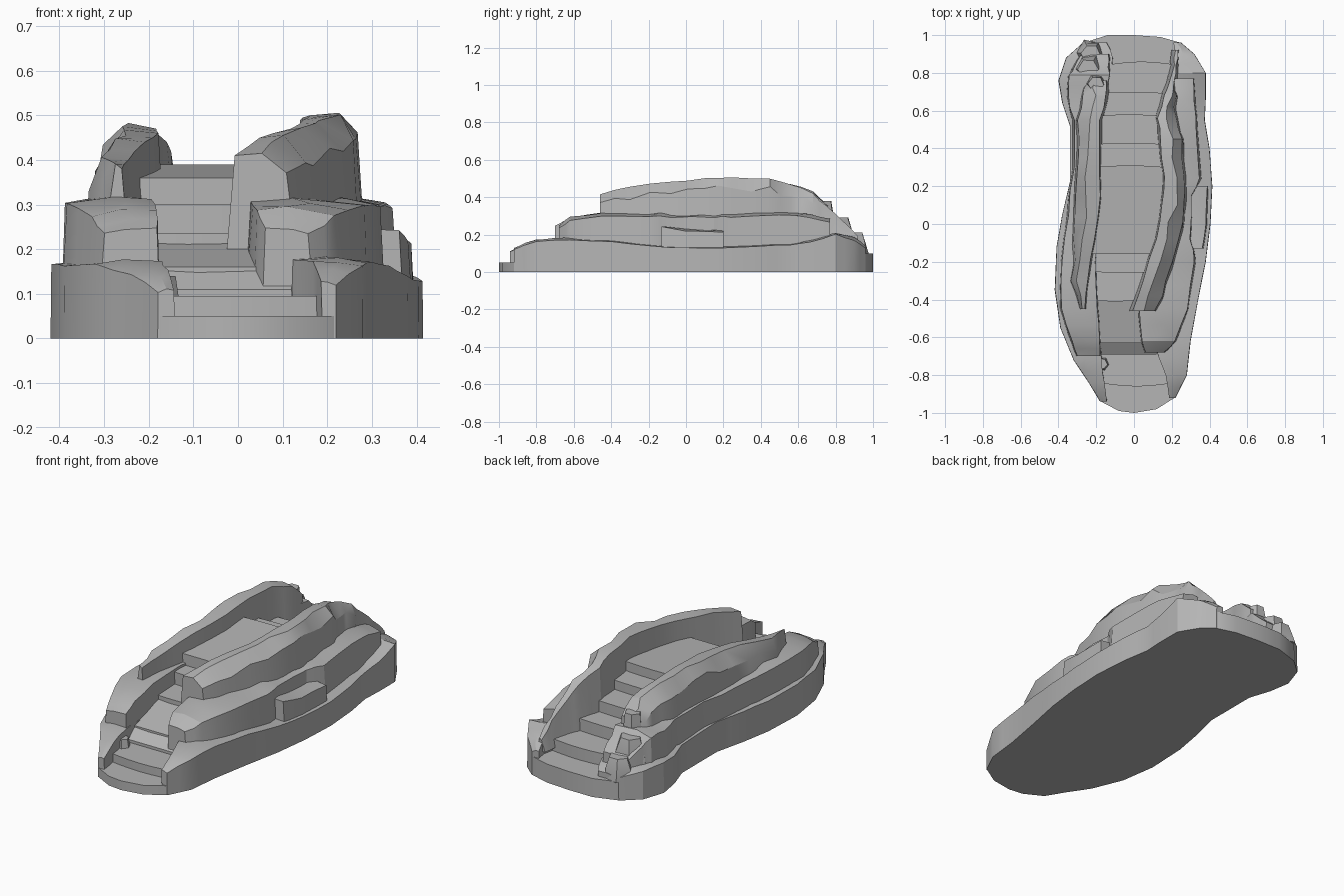
import bpy
import bmesh
import math
import random

random.seed(4)
CM = 0.01  # all layout numbers below are hundredths of a unit

old = bpy.data.objects.get("Cube")
if old:
    bpy.data.objects.remove(old, do_unlink=True)

stone = bpy.data.materials.new("grey stone")
stone.use_nodes = True
STONE_COLOUR = (0.46, 0.46, 0.46, 1)
stone.diffuse_color = STONE_COLOUR
stone.node_tree.nodes["Principled BSDF"].inputs["Base Color"].default_value = STONE_COLOUR


def finish(name, bm):
    """Turn a bmesh into a named stone object with sharp edges kept."""
    bmesh.ops.recalc_face_normals(bm, faces=bm.faces)
    mesh = bpy.data.meshes.new(name)
    bm.to_mesh(mesh)
    bm.free()
    mesh.materials.append(stone)
    obj = bpy.data.objects.new(name, mesh)
    bpy.context.collection.objects.link(obj)
    bpy.ops.object.select_all(action="DESELECT")
    obj.select_set(True)
    bpy.context.view_layer.objects.active = obj
    bpy.ops.object.shade_smooth_by_angle(angle=math.radians(25))


def loft(name, sections):
    """Skin closed cross-sections and cap both ends."""
    bm = bmesh.new()
    rings = [[bm.verts.new(p) for p in section] for section in sections]
    for a, b in zip(rings, rings[1:]):
        for i in range(len(a)):
            j = (i + 1) % len(a)
            bm.faces.new((a[i], a[j], b[j], b[i]))
    bm.faces.new(rings[0])
    bm.faces.new(rings[-1])
    finish(name, bm)


def prism(name, outline, top_height):
    """Extrude an outline from the ground; top_height gives the top z for each y."""
    loft(name, [[(x * CM, y * CM, 0) for x, y in outline],
                [(x * CM, y * CM, top_height(y) * CM) for x, y in outline]])


def refine(stations):
    """Insert an in-between station so that the rock can be roughened."""
    result = [stations[0]]
    for a, b in zip(stations, stations[1:]):
        result += [tuple((p + q) / 2 for p, q in zip(a, b)), b]
    return result


def rough(amount):
    return random.uniform(-amount, amount)


def terrace(name, stations, bottom, batter, drop):
    """Rock shelf along y; each station is y, outer x, inner x, top z."""
    sections = []
    for y, outer, inner, top in refine(stations):
        side = 1 if outer > inner else -1
        ridge = inner + (outer - inner) * random.uniform(0.35, 0.6)
        wall = outer - side * batter * random.uniform(0.3, 1)
        points = [
            (outer, bottom),
            (wall, top - drop + rough(drop / 3)),
            (ridge, top + rough(0.6)),
            (inner + side * batter / 4 + rough(0.5), top - drop / 6),
            (inner - side * batter / 3, bottom),
        ]
        sections.append([(x * CM, y * CM, z * CM) for x, z in points])
    loft(name, sections)


# Rock shelves on both flanks, from the ground up
right_base = [
    (-92, 22, 19, 13), (-80, 28, 17, 17.5), (-62, 30, 10, 18), (-40, 34, 8, 17),
    (-20, 38, 12, 15), (0, 40.5, 16, 14), (20, 41.5, 16, 14), (40, 40, 16, 15),
    (55, 37.5, 16, 15), (66, 38, 18, 17), (80, 38, 20, 21), (90, 32, 22, 18),
    (96, 25, 21, 14),
]
left_base = [
    (-94, -18, -14, 11), (-84, -24, -16, 15.5), (-72, -32, -17, 17.5),
    (-55, -39, -18, 17.5), (-35, -42, -20, 17.5), (-12, -41, -18, 17.5),
    (5, -38, -18, 17), (22, -34, -18, 17), (52, -34, -20, 16),
    (64, -38, -16, 16), (76, -40, -12, 17), (88, -36, -11, 16),
    (96, -27, -14, 13),
]
right_middle = [
    (-68, 17, 6, 25), (-62, 23, 4, 29), (-45, 29, 2, 31), (-20, 33, 10, 31),
    (-8, 31, 12, 31), (15, 31, 14, 31), (24, 36, 14, 31), (50, 34, 14, 32),
    (66, 33, 17, 31), (77, 32, 20, 28),
]
right_notch = [(-13, 37, 25, 25), (0, 39, 25, 23), (20, 39.5, 25, 22)]
left_middle = [
    (-70, -31, -18, 25), (-62, -34, -18, 29), (-45, -39.5, -19, 31.5),
    (-20, -39, -20, 31.5), (5, -36, -17, 31), (30, -33, -18, 31),
    (55, -33, -20, 31), (68, -36, -14, 31), (79, -35, -13, 31),
    (83, -33, -13, 27), (90, -29, -13, 21),
]
right_crest = [
    (-46, 14, -2, 42), (-30, 20, 4, 46), (-8, 26, 11, 48), (10, 29, 14, 50),
    (25, 29, 15, 51), (45, 27, 13, 50), (56, 25, 12, 47), (68, 24, 15, 42),
    (75, 24, 18, 35), (84, 25, 20, 27), (92, 26, 21, 19),
]
left_crest = [
    (-45, -31, -25, 39), (-30, -35, -24, 41), (-8, -34, -20, 45),
    (15, -33, -17, 47), (35, -32, -17, 48), (55, -32, -17, 47),
    (68, -29, -14, 43), (76, -27, -14, 36),
]
for side, base, middle, crest in (
    ("right", right_base, right_middle, right_crest),
    ("left", left_base, left_middle, left_crest),
):
    terrace(side + "_base_shelf", base, 0, 0.2, 1)
    terrace(side + "_middle_shelf", middle, 8, 1.5, 1.5)
    terrace(side + "_crest", crest, 12, 3.5, 6)
terrace("right_notch_ledge", right_notch, 8, 1, 1)


def slab(name, stations_right, stations_left, tip, height):
    """Ground slab following the outer edge of both base shelves."""
    rim = [(s[1] - 0.5, s[0]) for s in stations_right] + tip
    rim += [(s[1] + 0.5, s[0]) for s in reversed(stations_left)]
    prism(name, rim, lambda y: height)


slab("front_ground", right_base[5::-1], left_base[6::-1],
     [(12, -98), (0, -100), (-8, -99)], 5)
slab("back_ground", right_base[5:], left_base[6:],
     [(14, 99), (0, 100), (-14, 100)], 10)


def step(name, front, back, left, right, front_z, back_z, bow):
    """Path step with bowed edges; a positive bow bulges to the front."""
    columns = [left + (right - left) * i / 6 for i in range(7)]
    arc = [bow * math.sin(math.pi * i / 6) for i in range(7)]
    edge = [(x, front - max(a, 0)) for x, a in zip(columns, arc)]
    edge += [(x, back - min(a, 0)) for x, a in zip(columns[::-1], arc)]

    def height(y):
        t = min(max((y - front) / (back - front), 0), 1)
        return front_z + (back_z - front_z) * t

    prism(name, edge, height)


# Path climbing from the front, over the platform and down the back
step("front_step", -84, -62, -19, 22, 9.5, 9.5, 2)
step("front_ramp_lip", -69, -62, -20, 12, 11, 16, -1)
step("front_ramp", -63, -38, -22, 8, 16, 22, -1)
step("lower_landing", -40, -22, -26, 6, 23.5, 23.5, 1)
step("upper_landing", -25, -14, -24, 12, 30, 30, 1)
step("platform", -16, 30, -22, 18, 36, 39, -1)
step("back_step_upper", 28, 42, -23, 18, 34, 34, -1)
step("back_step_middle", 40, 57, -23, 18, 29, 29, -1)
step("back_step_lower", 55, 69, -20, 19, 23, 23, -1)
step("back_step_bottom", 67, 84, -16, 24, 16.5, 16.5, -2)

# Boulders beside the path and on the back left corner: x, y, top z, radius, ground z
boulders = [(-24, 82, 29, 8, 12), (-20, 74, 38, 6, 20), (-23, 90, 21, 7, 10),
            (-17, -74, 14, 4, 5)]
for number, (x, y, top, radius, ground) in enumerate(boulders):
    sections = []
    for z, size in ((ground, 1.1), ((ground + top) / 2, 1), (top, 0.75)):
        ring = []
        for i in range(6):
            turn = math.tau * i / 6 + number
            reach = radius * size * random.uniform(0.85, 1.1)
            ring.append(((x + reach * math.cos(turn)) * CM,
                         (y + reach * math.sin(turn)) * CM, z * CM))
        sections.append(ring)
    loft("boulder_%d" % number, sections)
